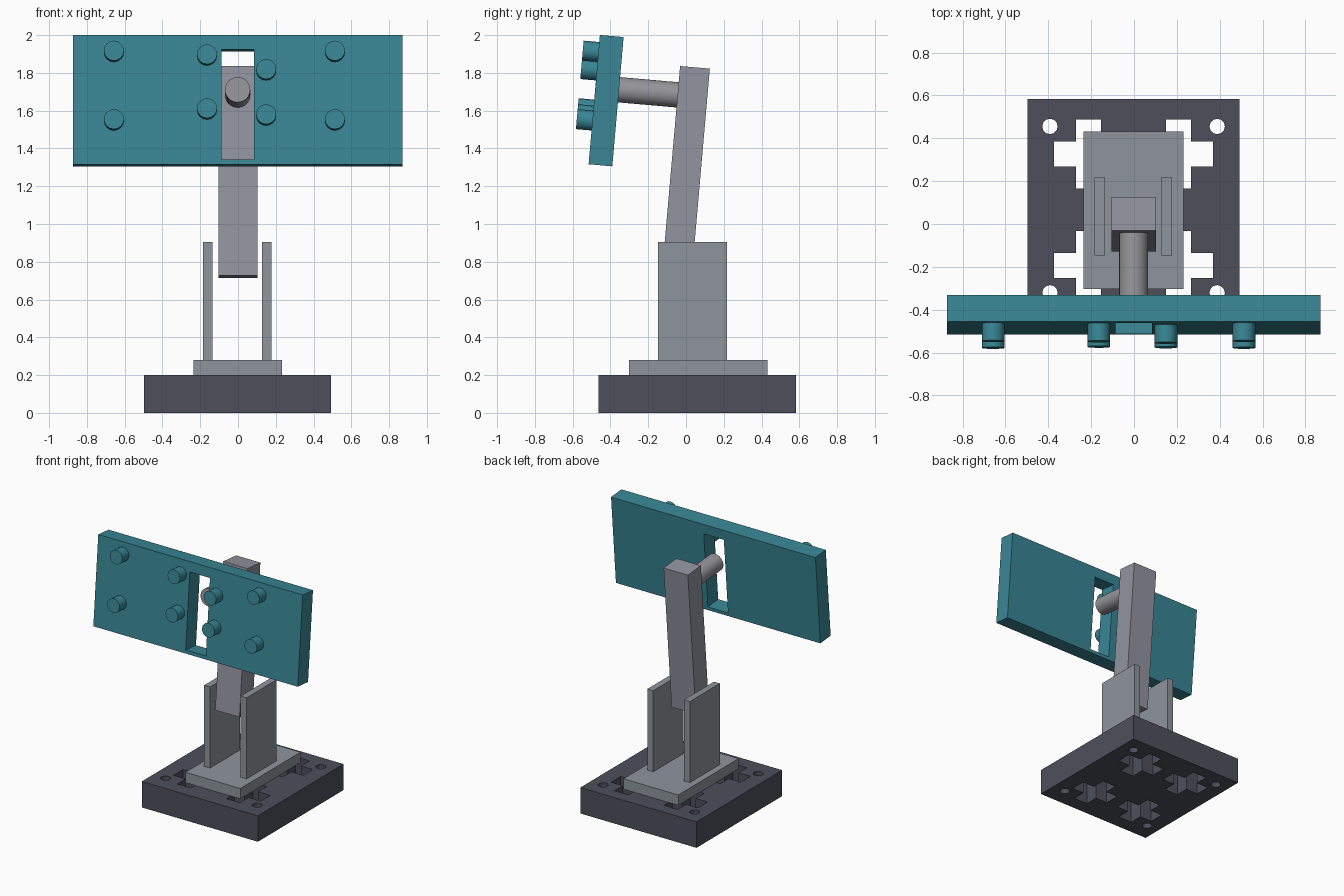
import bpy
from math import radians
from mathutils import Matrix, Vector

cube = bpy.data.objects.get("Cube")
if cube:
    bpy.data.objects.remove(cube, do_unlink=True)

TILT = radians(-5)
LEAN = Matrix.Rotation(TILT, 3, 'X')


def material(name, r, g, b):
    m = bpy.data.materials.new(name)
    m.use_nodes = True
    m.diffuse_color = (r, g, b, 1)
    m.node_tree.nodes["Principled BSDF"].inputs["Base Color"].default_value = (r, g, b, 1)
    return m


teal = material("teal", 0.04, 0.24, 0.30)
charcoal = material("charcoal", 0.075, 0.078, 0.105)
plate_grey = material("plate grey", 0.27, 0.30, 0.33)
arm_grey = material("arm grey", 0.29, 0.30, 0.35)
rod_grey = material("rod grey", 0.30, 0.30, 0.32)


def finish(name, mat):
    ob = bpy.context.object
    ob.name = name
    if mat:
        ob.data.materials.append(mat)
    return ob


def box(name, centre, size, mat=None, tilt=0):
    bpy.ops.mesh.primitive_cube_add(size=1, location=centre, rotation=(tilt, 0, 0))
    ob = finish(name, mat)
    ob.scale = size
    bpy.ops.object.transform_apply(location=False, rotation=False, scale=True)
    return ob


def cylinder(name, centre, radius, length, mat=None, tilt=0, sides=16):
    bpy.ops.mesh.primitive_cylinder_add(vertices=sides, radius=radius, depth=length,
                                        location=centre, rotation=(tilt, 0, 0))
    ob = finish(name, mat)
    bpy.ops.object.shade_smooth_by_angle(angle=radians(40))
    return ob


def cut(target, cutter):
    mod = target.modifiers.new("cut", 'BOOLEAN')
    mod.operation = 'DIFFERENCE'
    mod.solver = 'EXACT'
    mod.object = cutter
    bpy.context.view_layer.objects.active = target
    bpy.ops.object.modifier_apply(modifier=mod.name)
    bpy.data.objects.remove(cutter, do_unlink=True)


# Base block with four cross openings and four bolt holes
BASE_X, BASE_Y = -0.002, 0.06
HOLE_Y = 0.067
base = box("base", (BASE_X, BASE_Y, 0.1), (0.99, 1.044, 0.2), charcoal)
for sx in (-1, 1):
    for sy in (-1, 1):
        x, y = BASE_X + sx * 0.21, HOLE_Y + sy * 0.26
        cut(base, box("cutter", (x, y, 0.1), (0.117, 0.322, 0.5)))
        cut(base, box("cutter", (x, y, 0.1), (0.322, 0.117, 0.5)))
        cut(base, cylinder("cutter", (BASE_X + sx * 0.39, HOLE_Y + sy * 0.388, 0.1),
                           0.036, 0.5, sides=12))

# Mounting plate and the two upright cheeks
box("mounting_plate", (BASE_X, 0.064, 0.24), (0.468, 0.734, 0.08), plate_grey)
for side, sx in (("right", -1), ("left", 1)):
    box(side + "_upright", (-0.004 + sx * 0.156, 0.035, 0.5925),
        (0.05, 0.366, 0.625), plate_grey)

# Leaning arm held between the cheeks
box("arm", (-0.001, -0.001, 1.275), (0.207, 0.158, 1.113), arm_grey, TILT)

# Rod reaching from the arm to the panel
rod_end = Vector((-0.002, -0.357, 1.711))
rod_length = 0.36
rod_centre = rod_end + LEAN @ Vector((0, rod_length / 2, 0))
cylinder("rod", rod_centre, 0.067, rod_length, rod_grey, TILT + radians(90), 32)

# Slotted panel
centre = Vector((-0.001, -0.423, 1.653))


def on_panel(x, out, up):
    return centre + LEAN @ Vector((x, -out, up))


panel = box("panel", centre, (1.743, 0.126, 0.687), teal, TILT)
cut(panel, box("cutter", on_panel(0, 0, -0.0255), (0.172, 0.4, 0.584), None, TILT))

# Pegs on the front of the panel: x and height from the panel centre
PEGS = [(-0.656, 0.253), (-0.656, -0.111), (0.514, 0.253), (0.514, -0.111),
        (-0.163, 0.234), (-0.163, -0.053), (0.150, 0.155), (0.150, -0.085)]
for i, (x, up) in enumerate(PEGS):
    cylinder(f"peg_{i + 1}", on_panel(x, 0.1, up), 0.053, 0.092, teal, TILT + radians(90))
